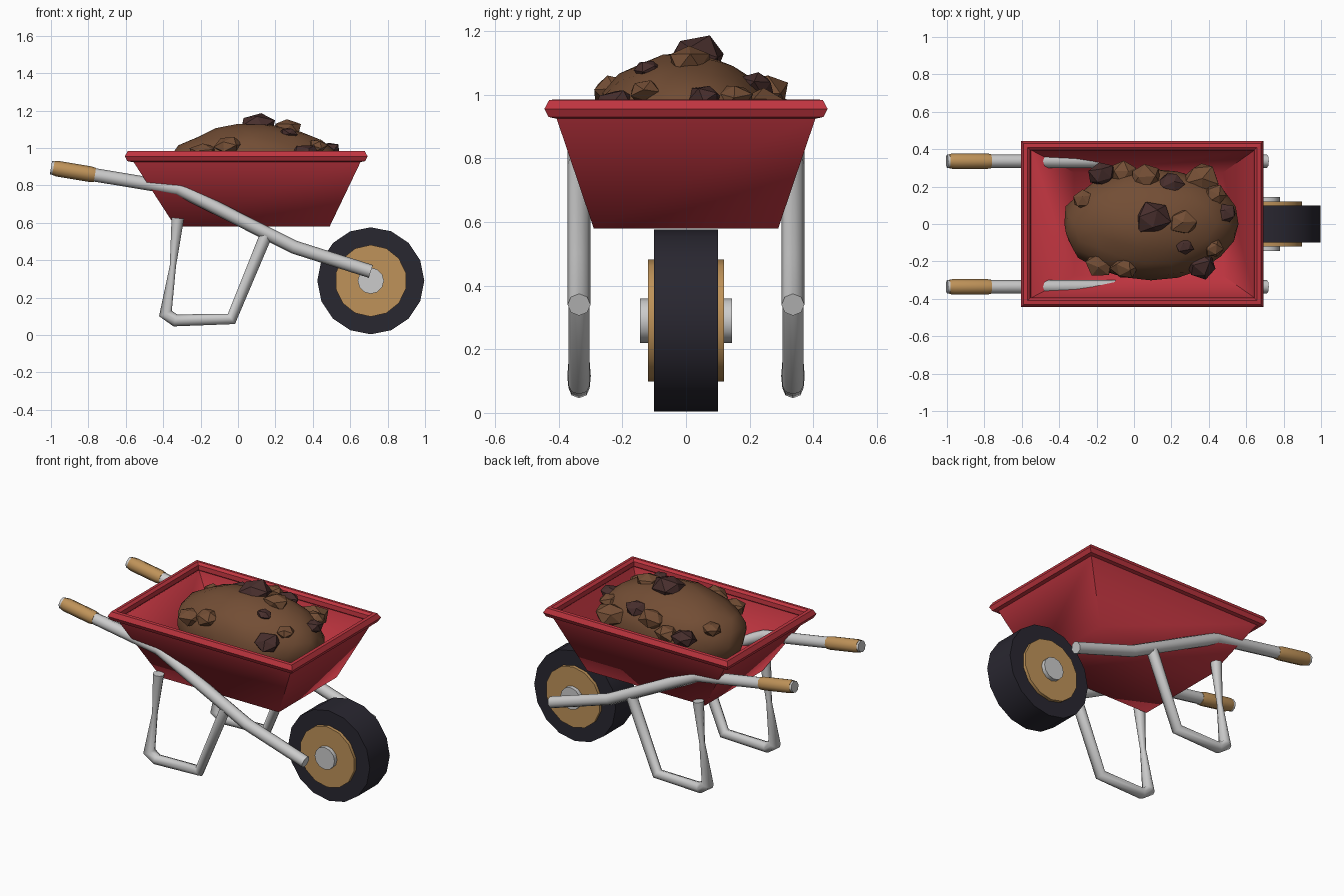
import bpy, bmesh, math, random
from mathutils import Vector, Matrix

if "Cube" in bpy.data.objects:
    bpy.data.objects.remove(bpy.data.objects["Cube"])

random.seed(4)


def material(name, rgb):
    m = bpy.data.materials.new(name)
    m.diffuse_color = (*rgb, 1)
    m.use_nodes = True
    m.node_tree.nodes["Principled BSDF"].inputs["Base Color"].default_value = m.diffuse_color
    return m


RED = material("red_paint", (0.52, 0.035, 0.05))
OCHRE = material("ochre", (0.52, 0.29, 0.1))
RUBBER = material("rubber", (0.022, 0.02, 0.03))
SOIL = material("soil", (0.17, 0.075, 0.035))
DARK = material("dark_soil", (0.065, 0.028, 0.026))


def finish(name, bm, mat=None, smooth=False, angle=None):
    bmesh.ops.recalc_face_normals(bm, faces=bm.faces)
    me = bpy.data.meshes.new(name)
    bm.to_mesh(me)
    bm.free()
    ob = bpy.data.objects.new(name, me)
    bpy.context.collection.objects.link(ob)
    if mat:
        me.materials.append(mat)
    if smooth:
        me.shade_smooth()
        if angle:
            me.set_sharp_from_angle(angle=math.radians(angle))
    return ob


def loft_rects(rects, closed=False):
    """Stack rectangles (x0, x1, half_y, z) into walls; cap or close the ends."""
    bm = bmesh.new()
    rings = [[bm.verts.new(p) for p in ((a, -h, z), (b, -h, z), (b, h, z), (a, h, z))]
             for a, b, h, z in rects]
    pairs = list(zip(rings, rings[1:]))
    if closed:
        pairs.append((rings[-1], rings[0]))
    else:
        bm.faces.new(rings[0])
        bm.faces.new(rings[-1])
    for r, s in pairs:
        for i in range(4):
            j = (i + 1) % 4
            bm.faces.new((r[i], r[j], s[j], s[i]))
    return bm


def tube(name, pts, radius, mat=None):
    """Eight-sided tube through (x, y, z, radius factor) points."""
    cu = bpy.data.curves.new(name, 'CURVE')
    cu.dimensions = '3D'
    cu.bevel_depth = radius
    cu.bevel_resolution = 2
    cu.use_fill_caps = True
    sp = cu.splines.new('POLY')
    sp.points.add(len(pts) - 1)
    for p, (x, y, z, f) in zip(sp.points, pts):
        p.co = (x, y, z, 1)
        p.radius = f
    ob = bpy.data.objects.new(name, cu)
    bpy.context.collection.objects.link(ob)
    if mat:
        cu.materials.append(mat)


def disc(name, radius, half, sides, mat=None):
    bm = bmesh.new()
    bmesh.ops.create_cone(bm, cap_ends=True, segments=sides, radius1=radius, radius2=radius,
                          depth=2 * half,
                          matrix=Matrix.Translation((0.71, 0, 0.29)) @ Matrix.Rotation(math.pi / 2, 4, 'X'))
    finish(name, bm, mat, True, 40)


# Tub: outer wall up, over the lip, inner wall down to the floor
finish("tub", loft_rects([(-0.335, 0.49, 0.29, 0.58), (-0.565, 0.66, 0.41, 0.935),
                          (-0.55, 0.645, 0.395, 0.94), (-0.32, 0.475, 0.275, 0.60)]), RED, True, 75)

# Rolled rim: octagonal section (outward offset, height) swept round the top
section = [(0.01, 0.925), (0.032, 0.93), (0.045, 0.955), (0.03, 0.983),
           (0.01, 0.985), (-0.005, 0.972), (-0.008, 0.945)]
finish("rim", loft_rects([(-0.56 - o, 0.648 + o, 0.4 + o, z) for o, z in section], True), RED)

# Wheel
disc("tyre", 0.286, 0.10, 16, RUBBER)
disc("wheel_disc", 0.192, 0.12, 14, OCHRE)
disc("hub", 0.07, 0.145, 12)

# Handles, grips and legs on both sides
for side, s in (("right", -1), ("left", 1)):
    y = s * 0.336
    tube(side + "_handle", [(-1.0, y, 0.895, 1), (-0.32, y, 0.782, 1),
                            (0.30, y, 0.47, 1), (0.71, y, 0.34, 1)], 0.036)
    tube(side + "_grip", [(-0.987, y, 0.893, 0.9), (-0.965, y, 0.889, 1),
                          (-0.79, y, 0.86, 1), (-0.765, y, 0.856, 0.9)], 0.042, OCHRE)
    tube(side + "_leg", [(-0.322, y, 0.625, 0.9), (-0.348, y, 0.37, 0.45), (-0.388, y, 0.115, 1),
                         (-0.335, y, 0.078, 0.9), (-0.035, y, 0.086, 0.9), (0.148, y, 0.53, 0.9)], 0.037)

# Soil mound
C, R = Vector((0.09, 0.0, 0.88)), Vector((0.47, 0.30, 0.25))
bm = bmesh.new()
bmesh.ops.create_icosphere(bm, subdivisions=3, radius=1)
for v in bm.verts:
    v.co = C + (v.co * random.uniform(0.97, 1.025)) * R
finish("soil_mound", bm, SOIL, True, 30)

# Clods sitting on the mound: x, y, size, dark
clods = [(0.10, 0.03, 0.105, 1), (0.26, 0.01, 0.08, 0), (0.06, 0.25, 0.09, 0), (-0.05, 0.27, 0.08, 0),
         (0.36, 0.24, 0.10, 0), (-0.17, 0.27, 0.08, 1), (0.49, 0.06, 0.06, 1), (0.36, -0.22, 0.09, 1),
         (0.20, 0.22, 0.07, 1), (-0.05, -0.23, 0.075, 0), (-0.18, -0.21, 0.08, 0), (0.43, 0.15, 0.07, 0),
         (0.27, -0.12, 0.05, 1), (0.42, -0.13, 0.06, 0), (-0.27, 0.13, 0.06, 0)]
for i, (x, y, r, dark) in enumerate(clods):
    dx, dy = (x - C.x) / R.x, (y - C.y) / R.y
    z = C.z + R.z * math.sqrt(max(0.12, 1 - dx * dx - dy * dy)) - 0.01
    spin = Matrix.Rotation(random.uniform(0, 6), 3, 'Z') @ Matrix.Rotation(random.uniform(0, 6), 3, 'X')
    bm = bmesh.new()
    bmesh.ops.create_icosphere(bm, subdivisions=1, radius=1)
    for v in bm.verts:
        p = spin @ (v.co * random.uniform(0.85, 1.1))
        v.co = Vector((x, y, z)) + p * Vector((r, r * 0.9, r * 0.68))
    finish(f"clod_{i + 1}", bm, DARK if dark else SOIL)
